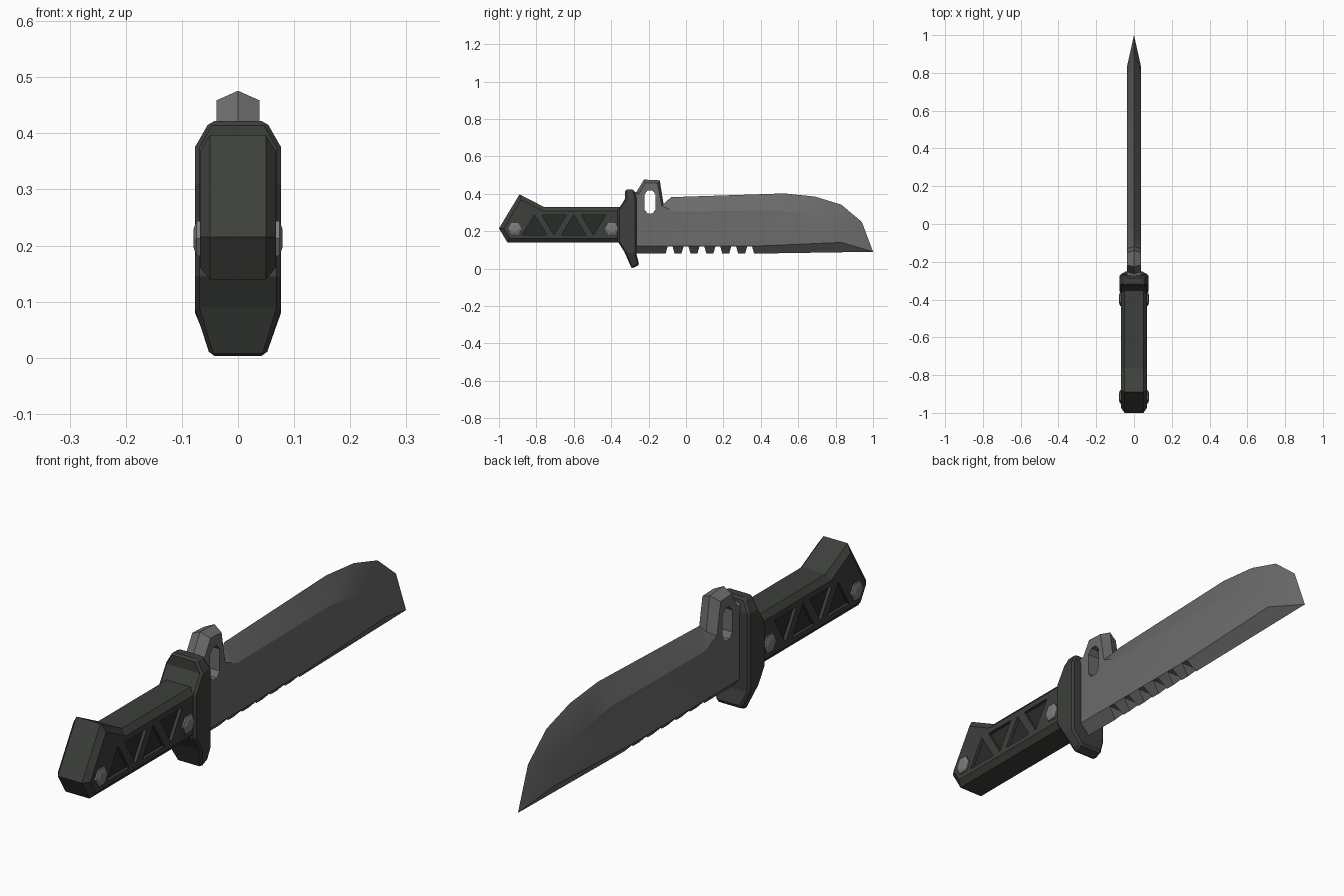
import bpy, bmesh, math
from mathutils import Vector

if "Cube" in bpy.data.objects:
    bpy.data.objects.remove(bpy.data.objects["Cube"])


def material(name, rgb):
    m = bpy.data.materials.new(name)
    m.diffuse_color = (*rgb, 1)
    m.use_nodes = True
    m.node_tree.nodes["Principled BSDF"].inputs["Base Color"].default_value = m.diffuse_color
    return m


STEEL = material("steel", (0.15, 0.145, 0.145))
GRIP = material("grip", (0.045, 0.05, 0.043))
DARK = material("dark_inset", (0.022, 0.024, 0.022))
BOLT = material("bolt", (0.2, 0.2, 0.195))


def add_loft(bm, rings):
    """Closed solid through matching rings of 3D points."""
    vs = [[bm.verts.new(p) for p in r] for r in rings]
    n = len(rings[0])
    for a, b in zip(vs, vs[1:]):
        for i in range(n):
            j = (i + 1) % n
            bm.faces.new((a[i], a[j], b[j], b[i]))
    bm.faces.new(vs[0])
    bm.faces.new(vs[-1])


def make(name, lofts, mat=None):
    bm = bmesh.new()
    for rings in lofts:
        add_loft(bm, rings)
    bmesh.ops.recalc_face_normals(bm, faces=bm.faces)
    me = bpy.data.meshes.new(name)
    bm.to_mesh(me)
    bm.free()
    if mat:
        me.materials.append(mat)
    ob = bpy.data.objects.new(name, me)
    bpy.context.collection.objects.link(ob)
    return ob


def at_x(x, prof):
    return [(x, y, z) for y, z in prof]


def prism(prof, x0, x1):
    return [at_x(x0, prof), at_x(x1, prof)]


def inset(prof, d):
    """Mitred inward offset of a counter-clockwise profile."""
    out, n = [], len(prof)
    for i in range(n):
        a, b, c = (Vector(prof[k % n]) for k in (i - 1, i, i + 1))
        e, f = (b - a).normalized(), (c - b).normalized()
        n1, n2 = Vector((-e.y, e.x)), Vector((-f.y, f.x))
        out.append(tuple(b + (n1 + n2) * d / (1 + n1.dot(n2))))
    return out


def cut(ob, cutter):
    cutter.hide_render = True
    m = ob.modifiers.new("cut", 'BOOLEAN')
    m.operation, m.solver, m.object = 'DIFFERENCE', 'EXACT', cutter
    dg = bpy.context.evaluated_depsgraph_get()
    me = bpy.data.meshes.new_from_object(ob.evaluated_get(dg))
    ob.modifiers.clear()
    ob.data = me
    bpy.data.objects.remove(cutter)


def smooth(ob, deg):
    bpy.ops.object.select_all(action='DESELECT')
    ob.select_set(True)
    bpy.context.view_layer.objects.active = ob
    bpy.ops.object.shade_smooth_by_angle(angle=math.radians(deg))


# Blade: sharp outline on the centre plane, flat faces on each side
edge = [(-.28, .08), (.36, .08), (1.0, .09), (.94, .25), (.83, .342), (.69, .385),
        (.525, .402), (-.08, .382), (-.12, .345), (-.14, .472), (-.225, .476),
        (-.265, .41), (-.28, .41)]
flat = [(-.28, .12), (.36, .12), (.83, .14), (.79, .215), (.75, .25), (.65, .285),
        (.5, .31), (-.06, .305), (-.13, .335), (-.152, .456), (-.218, .459),
        (-.252, .40), (-.28, .40)]
T = .038
blade = make("blade", [[at_x(-T, flat), at_x(0, edge), at_x(T, flat)]], STEEL)

# Slot and serration gaps
slot = [(-.205, .295), (-.18, .295), (-.163, .315), (-.163, .398),
        (-.18, .418), (-.205, .418), (-.221, .398), (-.221, .315)]
cutters = [prism(slot, -.1, .1)]
for i in range(6):
    c = -.085 + i * .085
    gap = [(c - .027, .07), (c + .027, .07), (c + .013, .119), (c - .013, .119)]
    cutters.append(prism(gap, -.1, .1))
cut(blade, make("blade_cutter", cutters))
smooth(blade, 20)

# Guard: lofted upward (back y, back z, front y, front z, half width)
rows = [(-.29, 0, -.25, .02, .05), (-.33, .09, -.265, .08, .077),
        (-.365, .145, -.265, .145, .077), (-.365, .31, -.265, .31, .077),
        (-.325, .375, -.265, .375, .077), (-.325, .422, -.278, .422, .05)]
guard = make("guard", [[[(-w, yb, zb), (w, yb, zb), (w, yf, zf), (-w, yf, zf)]
                        for yb, zb, yf, zf, w in rows]], GRIP)
b = guard.modifiers.new("edges", 'BEVEL')
b.width, b.segments, b.limit_method, b.angle_limit = .008, 1, 'ANGLE', math.radians(60)

# Handle: chamfered profile with a flared pommel
prof = [(-1.0, .215), (-.955, .14), (-.32, .14), (-.32, .33), (-.76, .33), (-.89, .397)]
inner = inset(prof, .022)
handle = make("handle", [[at_x(-.068, inner), at_x(-.05, prof),
                          at_x(.05, prof), at_x(.068, inner)]], GRIP)

# Alternating triangular recesses with dark floors
pockets, floors = [], []
for i in range(4):
    c = -.81 + i * .105
    lo, hi = (.18, .287) if i % 2 == 0 else (.287, .18)
    tri = [(c - .066, lo), (c + .066, lo), (c, hi)]
    for s in (-1, 1):
        pockets.append(prism(tri, s * .054, s * .09))
        floors.append(prism(tri, s * .05, s * .056))
cut(handle, make("handle_cutter", pockets))
make("grip_insets", floors, DARK)

# Hexagonal bolts on both sides
def hexagon(y, z, r):
    return [(y + r * math.cos(k * math.pi / 3), z + r * math.sin(k * math.pi / 3))
            for k in range(6)]


bolts = [[at_x(s * x, hexagon(y, .213, r)) for x, r in ((.055, .036), (.074, .036), (.079, .02))]
         for y in (-.915, -.397) for s in (-1, 1)]
make("bolts", bolts, BOLT)
